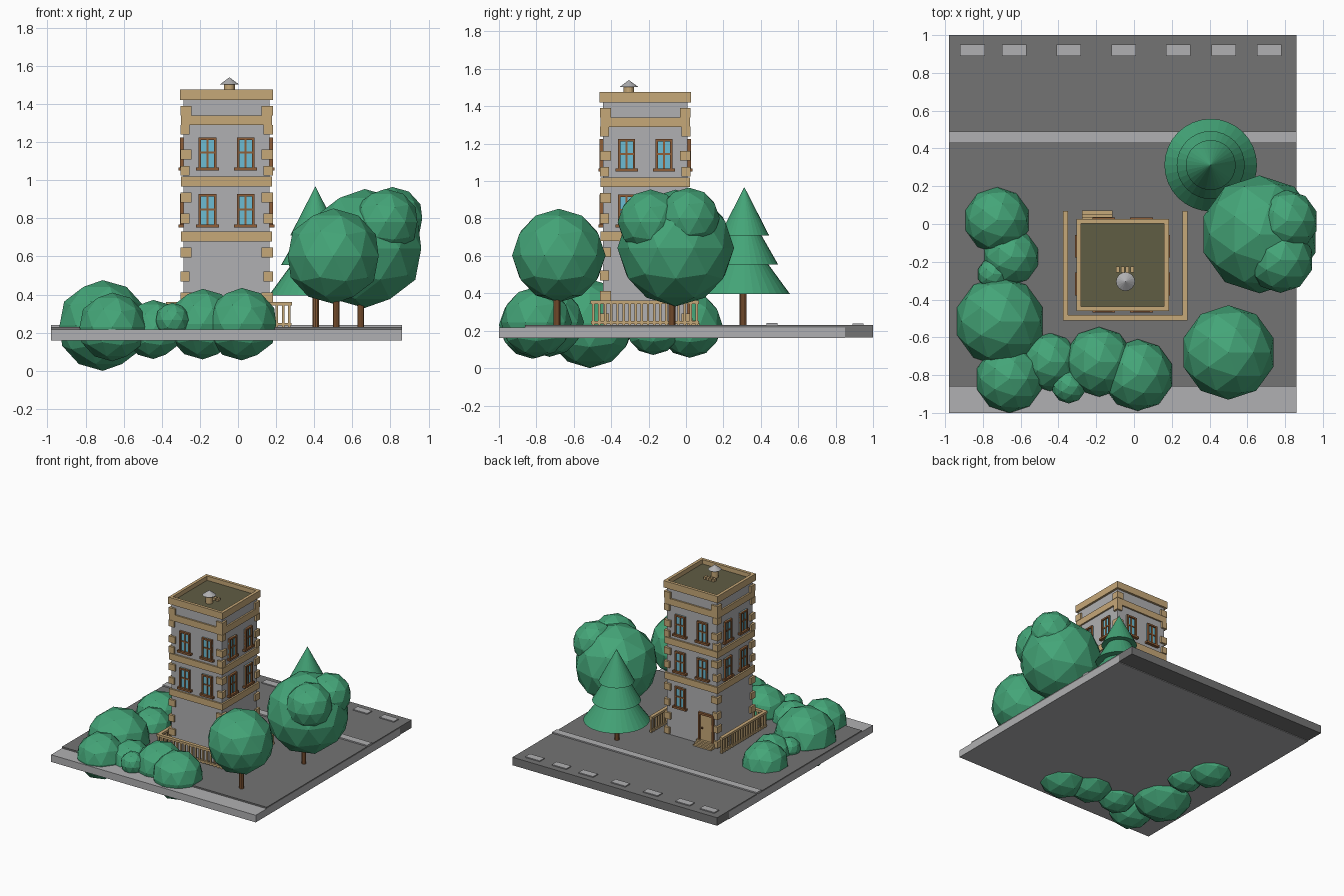
import bpy, bmesh, math
from mathutils import Matrix, Vector

if "Cube" in bpy.data.objects:
    bpy.data.objects.remove(bpy.data.objects["Cube"])


def material(name, r, g, b):
    lin = lambda c: (c / 255 / 12.92) if c < 11 else ((c / 255 + 0.055) / 1.055) ** 2.4
    m = bpy.data.materials.new(name)
    m.diffuse_color = (lin(r), lin(g), lin(b), 1)
    m.use_nodes = True
    m.node_tree.nodes["Principled BSDF"].inputs["Base Color"].default_value = m.diffuse_color
    return m


LIGHT = material("light_grey", 176, 176, 178)
DARK = material("asphalt_grey", 116, 116, 116)
GREEN = material("leaf_green", 68, 165, 120)
TAN = material("tan_stone", 198, 168, 120)
BROWN = material("brown_wood", 142, 94, 56)
GLASS = material("window_blue", 108, 188, 212)
OLIVE = material("roof_olive", 96, 93, 68)


def finish(name, bm, mat):
    me = bpy.data.meshes.new(name)
    bm.to_mesh(me)
    bm.free()
    me.materials.append(mat)
    ob = bpy.data.objects.new(name, me)
    bpy.context.collection.objects.link(ob)
    return ob


def boxes(name, mat, spans):
    """One object from spans (x0, x1, y0, y1, z0, z1[, matrix])."""
    bm = bmesh.new()
    for s in spans:
        x0, x1, y0, y1, z0, z1 = s[:6]
        m = Matrix.Translation(((x0 + x1) / 2, (y0 + y1) / 2, (z0 + z1) / 2))
        m = m @ Matrix.Diagonal((x1 - x0, y1 - y0, z1 - z0, 1))
        if len(s) > 6:
            m = s[6] @ m
        bmesh.ops.create_cube(bm, size=1, matrix=m)
    return finish(name, bm, mat)


def balls(name, spheres):
    bm = bmesh.new()
    for x, y, z, r in spheres:
        bmesh.ops.create_icosphere(bm, subdivisions=2, radius=r,
                                   matrix=Matrix.Translation((x, y, z)))
    return finish(name, bm, GREEN)


def cone(name, mat, x, y, z0, z1, r0, r1=0, n=32):
    bm = bmesh.new()
    bmesh.ops.create_cone(bm, cap_ends=True, segments=n, radius1=r0, radius2=r1,
                          depth=z1 - z0,
                          matrix=Matrix.Translation((x, y, (z0 + z1) / 2)))
    bmesh.ops.remove_doubles(bm, verts=bm.verts, dist=1e-5)
    return finish(name, bm, mat)


# Ground: pale slab, dark paving, road, kerb and lane dashes
G = 0.23
boxes("pavement_slab", LIGHT, [(-0.98, 0.86, -1, 0.85, 0.16, 0.218)])
boxes("paving", DARK, [(-0.98, 0.86, -0.86, 0.85, 0.216, G)])
boxes("road_edge", DARK, [(-0.98, 0.86, 0.85, 1, 0.165, G)])
boxes("kerb", LIGHT, [(-0.98, 0.86, 0.43, 0.49, 0.22, 0.24)])
boxes("lane_dashes", LIGHT, [(x, x + 0.13, 0.89, 0.95, 0.225, 0.238)
                             for x in (-0.92, -0.70, -0.41, -0.12, 0.17, 0.41, 0.65)])

# Tower body; local frame is centred on the tower
CX, CY, H = -0.06, -0.2175, 0.2265
T = Matrix.Translation((CX, CY, 0))
sides = [T @ Matrix.Rotation(k * math.pi / 2, 4, 'Z') for k in range(4)]
boxes("tower_wall", LIGHT, [(-H, H, -H, H, 0.225, 1.425, T)])
b = H + 0.013
boxes("stone_bands", TAN, [(-b, b, -b, b, z - 0.026, z + 0.026, T)
                           for z in (0.705, 0.993, 1.315)])

# Corner quoins
quoins = []
for m in sides:
    for i, z in enumerate((0.265, 0.385, 0.495, 0.62, 0.80, 0.91, 1.05, 1.135, 1.265, 1.365)):
        w = 0.058 if i % 2 else 0.048
        o = H + 0.016
        quoins.append((-o, -o + w, -o, -o + w, z - 0.026, z + 0.026, m))
boxes("corner_quoins", TAN, quoins)

# Parapet ring and roof
p = 0.244
boxes("parapet", TAN, [(-p, p - 0.024, -p, -p + 0.024, 1.42, 1.475, m) for m in sides])
boxes("flat_roof", OLIVE, [(-p + 0.02, p - 0.02, -p + 0.02, p - 0.02, 1.422, 1.44, T)])
boxes("roof_vent_bars", TAN, [(-0.094 + i * 0.025, -0.076 + i * 0.025, -0.257, -0.225,
                               1.435, 1.46) for i in range(4)])
cone("chimney_pipe", TAN, -0.045, -0.305, 1.435, 1.508, 0.028, 0.028, 16)
cone("chimney_cap", LIGHT, -0.045, -0.305, 1.503, 1.54, 0.05, 0, 16)

# Windows: frame, glass, glazing bars and sill
frames, panes = [], []


def window(m, u, z0):
    w, h, t = 0.046, 0.17, 0.013
    z1, y = z0 + h, -H
    panes.append((u - w, u + w, y - 0.006, y + 0.002, z0, z1, m))
    for a in (u - w, u + w - t):
        frames.append((a, a + t, y - 0.018, y, z0, z1, m))
    frames.append((u - w, u + w, y - 0.018, y, z1 - t, z1, m))
    frames.append((u - 0.005, u + 0.005, y - 0.012, y, z0, z1, m))
    frames.append((u - w, u + w, y - 0.012, y, z0 + 0.085, z0 + 0.095, m))
    frames.append((u - 0.06, u + 0.06, y - 0.025, y, z0 - 0.004, z0 + 0.012, m))


for m in sides:
    for u in (-0.1, 0.1):
        for z in (0.757, 1.055):
            window(m, u, z)
window(sides[2], -0.1, 0.47)
boxes("window_frames", BROWN, frames)
boxes("window_panes", GLASS, panes)

# Back door with frame, knob and steps
yb = CY + H
boxes("door", TAN, [(-0.25, -0.14, yb, yb + 0.008, 0.265, 0.475)])
boxes("door_frame", BROWN, [(-0.263, -0.248, yb, yb + 0.018, 0.265, 0.49),
                            (-0.142, -0.127, yb, yb + 0.018, 0.265, 0.49),
                            (-0.263, -0.127, yb, yb + 0.018, 0.473, 0.49)])
boxes("door_knob", BROWN, [(-0.165, -0.153, yb, yb + 0.018, 0.36, 0.372)])
boxes("door_steps", TAN, [(-0.275, -0.115, yb, 0.072 - i * 0.018, 0.225, 0.242 + i * 0.013)
                          for i in range(3)])

# Fence round three sides: rails and balusters
L, R, F, B = -0.363, 0.27, -0.497, 0.07
fence = []
for z0, z1, d in ((0.343, 0.361, 0.014), (0.237, 0.252, 0.01)):
    fence += [(L - d, L + d, F - d, B, z0, z1), (R - d, R + d, F - d, B, z0, z1),
              (L - d, R + d, F - d, F + d, z0, z1)]
e = 0.0065
for i in range(20):
    x = L + (R - L) * i / 19
    fence.append((x - e, x + e, F - e, F + e, 0.225, 0.35))
for i in range(1, 18):
    y = F + (B - 0.012 - F) * i / 17
    for x in (L, R):
        fence.append((x - e, x + e, y - e, y + e, 0.225, 0.35))
boxes("fence", TAN, fence)

# Trees
for name, x, y, top in (("conifer_trunk", 0.407, 0.305, 0.45),
                        ("round_tree_trunk", 0.515, -0.69, 0.45),
                        ("large_tree_trunk", 0.645, -0.075, 0.45)):
    cone(name, BROWN, x, y, 0.225, top, 0.018, 0.018, 10)
for i, (r, z0, z1) in enumerate(((0.245, 0.395, 0.73), (0.18, 0.555, 0.87), (0.132, 0.71, 0.968))):
    cone("conifer_tier_%d" % (i + 1), GREEN, 0.406, 0.312, z0, z1, r)
balls("round_tree_crown", [(0.5, -0.68, 0.602, 0.25)])
balls("large_tree_crown", [(0.665, -0.055, 0.642, 0.312), (0.81, 0.015, 0.80, 0.165),
                           (0.775, -0.19, 0.78, 0.175)])

# Bushes, sunk through the slab
balls("bushes", [(-0.725, 0.02, 0.23, 0.175), (-0.65, -0.175, 0.22, 0.15),
                 (-0.745, -0.265, 0.25, 0.085), (-0.71, -0.515, 0.238, 0.238),
                 (-0.66, -0.82, 0.23, 0.18), (-0.445, -0.73, 0.217, 0.155),
                 (-0.345, -0.86, 0.267, 0.09), (-0.185, -0.73, 0.245, 0.185),
                 (0.02, -0.80, 0.245, 0.19)])
